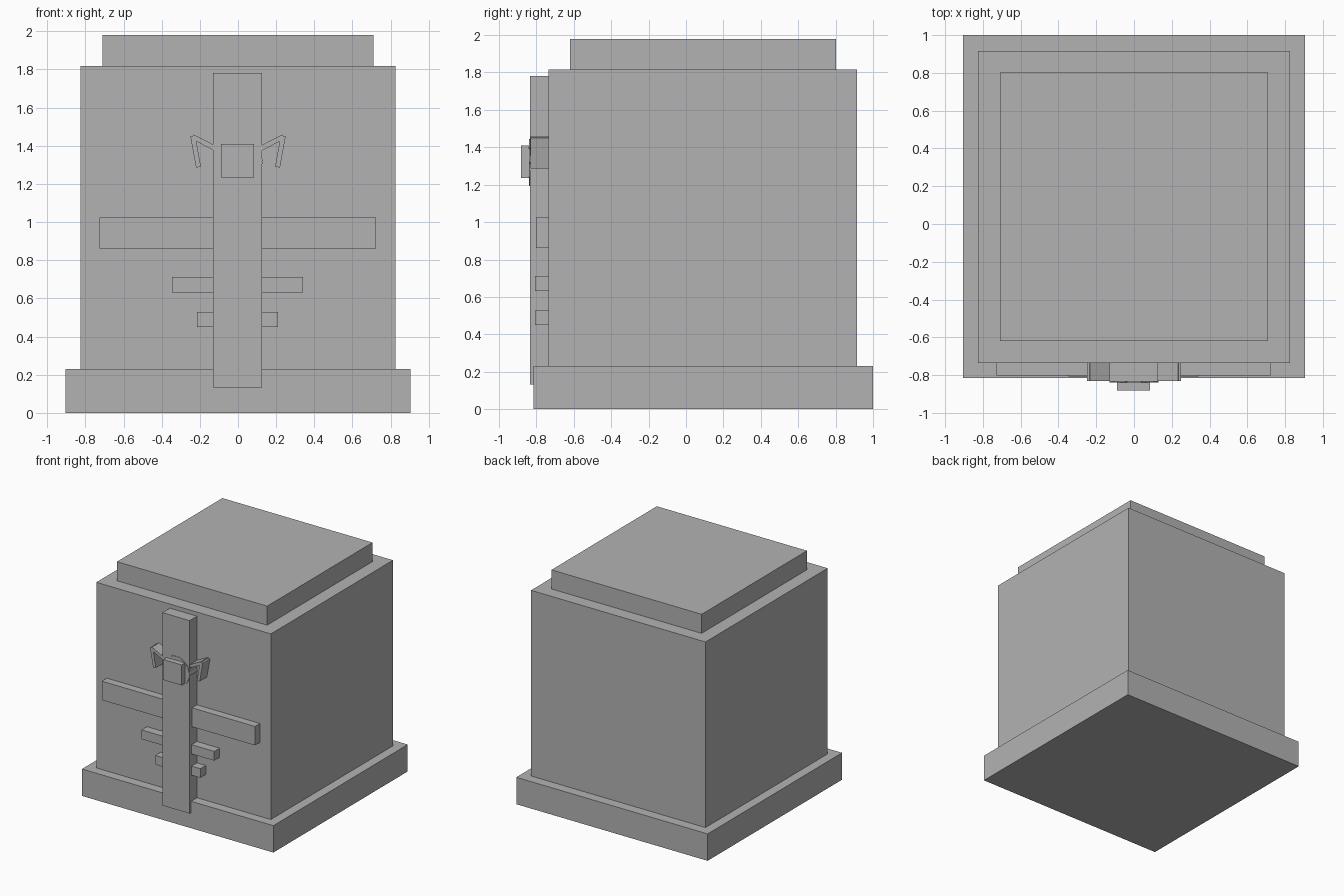
import bpy
import math
from mathutils import Vector

cube = bpy.data.objects.get("Cube")
if cube:
    bpy.data.objects.remove(cube, do_unlink=True)

# Single stone colour
stone = bpy.data.materials.new("grey stone")
stone.use_nodes = True
GREY = (0.45, 0.45, 0.45, 1)
stone.diffuse_color = GREY
stone.node_tree.nodes["Principled BSDF"].inputs["Base Color"].default_value = GREY


def box(name, x, y, z, turn=0.0):
    """Box from (min, max) ranges, turned about its own y axis."""
    spans = (x, y, z)
    centre = [(a + b) / 2 for a, b in spans]
    bpy.ops.mesh.primitive_cube_add(size=1, location=centre)
    ob = bpy.context.object
    ob.name = name
    size = Vector([b - a for a, b in spans])
    for v in ob.data.vertices:
        v.co *= size
    ob.rotation_euler.y = turn
    ob.data.materials.append(stone)
    return ob


def slat(name, start, end, y, thick):
    """Thin plate between two (x, z) points, extruded over a y range."""
    dx, dz = end[0] - start[0], end[1] - start[1]
    half = math.hypot(dx, dz) / 2
    mx, mz = (start[0] + end[0]) / 2, (start[1] + end[1]) / 2
    return box(name, (mx - half, mx + half), y,
               (mz - thick / 2, mz + thick / 2), -math.atan2(dz, dx))


FACE = -0.735   # front wall of the body
POST = -0.835   # front of the post

# Stacked blocks
box("base", (-0.905, 0.905), (-0.815, 1.0), (0, 0.23))
box("body", (-0.825, 0.825), (FACE, 0.915), (0.23, 1.817))
box("cap", (-0.71, 0.71), (-0.62, 0.803), (1.817, 1.98))

# Post and cross bars on the front
box("post", (-0.13, 0.127), (POST, FACE), (0.133, 1.782))
box("wide_bar", (-0.727, 0.722), (-0.802, FACE), (0.862, 1.024))
box("middle_bar", (-0.347, 0.341), (-0.808, FACE), (0.632, 0.711))
box("short_bar", (-0.216, 0.21), (-0.808, FACE), (0.45, 0.528))

# Raised boss framed by a ten-sided ring
box("boss", (-0.09, 0.085), (-0.882, POST), (1.235, 1.41))
SIDES, RADIUS, RING_Z = 10, 0.119, 1.318
corners = [(RADIUS * math.cos(math.tau * i / SIDES),
            RING_Z + RADIUS * math.sin(math.tau * i / SIDES))
           for i in range(SIDES)]
for i in range(SIDES):
    slat("ring_segment", corners[i], corners[(i + 1) % SIDES],
         (-0.839, FACE), 0.024)

# Bent wings either side of the ring
for side, label in ((1, "left"), (-1, "right")):
    slat(label + "_wing_arm", (side * 0.11, 1.382), (side * 0.238, 1.447),
         (POST + 0.003, FACE), 0.026)
    slat(label + "_wing_tip", (side * 0.237, 1.452), (side * 0.207, 1.288),
         (POST + 0.003, FACE), 0.026)
